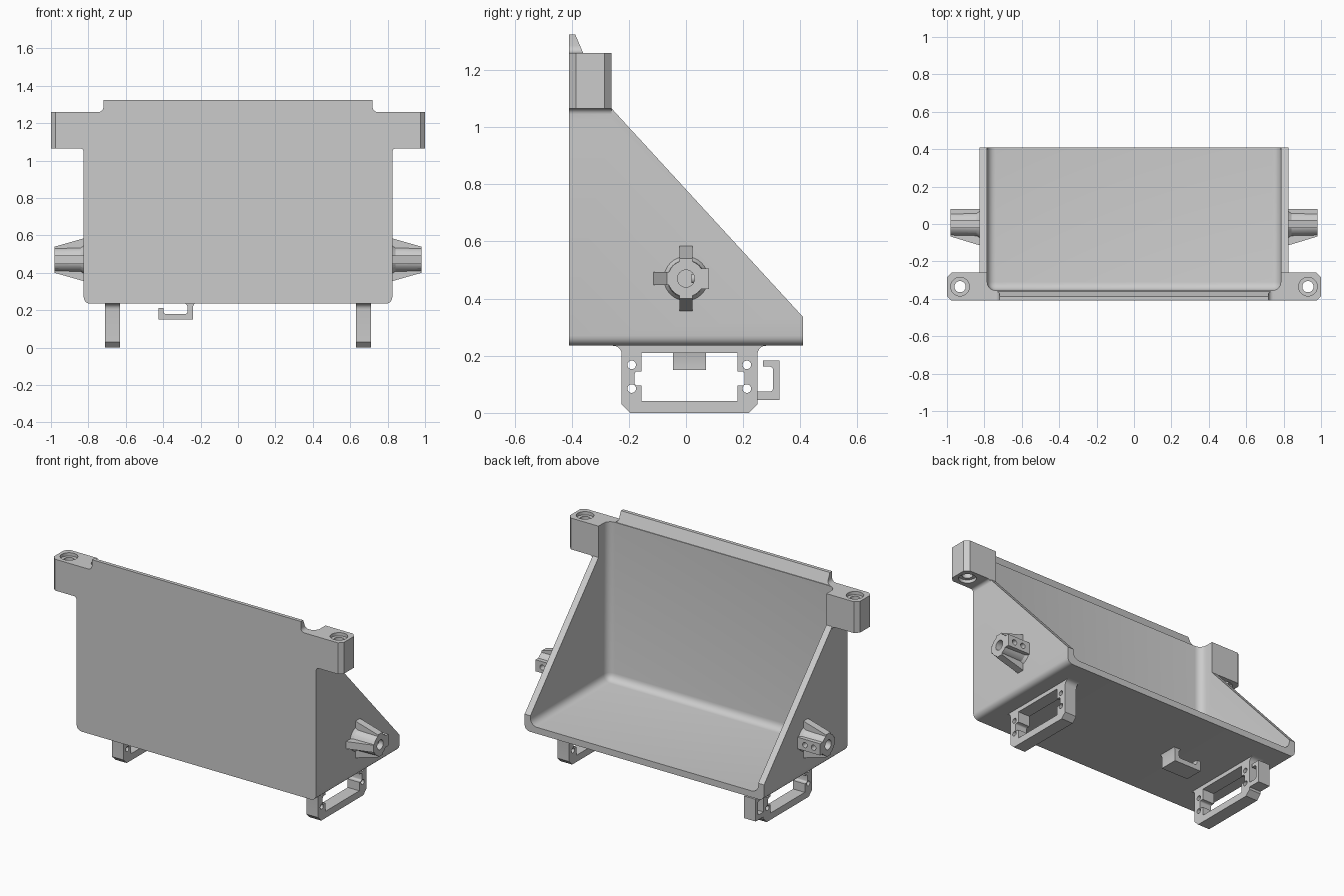
import bpy, bmesh, math
from mathutils import Vector, Matrix

cube = bpy.data.objects.get("Cube")
if cube:
    bpy.data.objects.remove(cube, do_unlink=True)

grey = bpy.data.materials.new("light grey")
grey.use_nodes = True
grey.diffuse_color = (0.6, 0.6, 0.6, 1)
grey.node_tree.nodes["Principled BSDF"].inputs["Base Color"].default_value = (0.6, 0.6, 0.6, 1)


def outline(pts, steps=5):
    """Polygon whose points may carry a third value, a corner radius."""
    out = []
    for i, p in enumerate(pts):
        c = Vector((p[0], p[1], 0))
        if len(p) < 3:
            out.append(c)
            continue
        q, n = pts[i - 1], pts[(i + 1) % len(pts)]
        a = (Vector((q[0], q[1], 0)) - c).normalized()
        b = (Vector((n[0], n[1], 0)) - c).normalized()
        half = a.angle(b) / 2
        mid = c + (a + b).normalized() * p[2] / math.sin(half)
        t = p[2] / math.tan(half)
        v0, v1 = (c + a * t - mid).normalized(), (c + b * t - mid).normalized()
        out += [mid + v0.slerp(v1, k / steps) * p[2] for k in range(steps + 1)]
    return out


def finish(name, bm):
    bmesh.ops.recalc_face_normals(bm, faces=bm.faces)
    me = bpy.data.meshes.new(name)
    bm.to_mesh(me)
    bm.free()
    me.materials.append(grey)
    ob = bpy.data.objects.new(name, me)
    bpy.context.collection.objects.link(ob)
    return ob


def prism(name, pts, axis, lo, hi):
    """Extrude an outline along an axis; the outline uses the other two axes in order."""
    place = {"x": lambda v, h: (h, v.x, v.y),
             "y": lambda v, h: (v.x, h, v.y),
             "z": lambda v, h: (v.x, v.y, h)}[axis]
    bm = bmesh.new()
    loop = outline(pts)
    low = [bm.verts.new(place(v, lo)) for v in loop]
    top = [bm.verts.new(place(v, hi)) for v in loop]
    bm.faces.new(low)
    bm.faces.new(top)
    for i in range(len(loop)):
        j = (i + 1) % len(loop)
        bm.faces.new((low[i], low[j], top[j], top[i]))
    return finish(name, bm)


def rod(name, axis, centre, r1, r2, depth):
    bm = bmesh.new()
    turn = {"x": Matrix.Rotation(math.pi / 2, 4, "Y"),
            "y": Matrix.Rotation(-math.pi / 2, 4, "X"), "z": Matrix()}[axis]
    bmesh.ops.create_cone(bm, cap_ends=True, segments=32, radius1=r1, radius2=r2,
                          depth=depth, matrix=Matrix.Translation(centre) @ turn)
    return finish(name, bm)


def apply(ob, mod):
    bpy.ops.object.select_all(action="DESELECT")
    bpy.context.view_layer.objects.active = ob
    ob.select_set(True)
    bpy.ops.object.modifier_apply(modifier=mod.name)


def combine(ob, others, op):
    for other in others:
        mod = ob.modifiers.new("join", "BOOLEAN")
        mod.operation, mod.solver, mod.object = op, "EXACT", other
        apply(ob, mod)
        bpy.data.objects.remove(other, do_unlink=True)


def mirror(ob):
    mod = ob.modifiers.new("mirror", "MIRROR")
    mod.use_mirror_merge = False
    apply(ob, mod)


def bevel(ob, pick, width, segments):
    bm = bmesh.new()
    bm.from_mesh(ob.data)
    bmesh.ops.bevel(bm, geom=[e for e in bm.edges if pick(*[v.co for v in e.verts])],
                    offset=width, segments=segments, profile=0.5, affect="EDGES")
    bm.to_mesh(ob.data)
    bm.free()


# Open tray: rounded block, hollowed and cut on a slope
tray = prism("tray", [(-0.825, 1.26), (-0.825, 0.235, 0.035), (0.825, 0.235, 0.035),
                      (0.825, 1.26)], "y", -0.41, 0.41)
cavity = prism("cavity", [(-0.785, 0.275), (0.785, 0.275), (0.785, 2), (-0.785, 2)],
               "y", -0.355, 1)
bevel(cavity, lambda a, b: True, 0.045, 5)
slope = prism("slope", [(0.41, 0.335), (-0.26, 1.065), (-0.26, 1.6), (1, 1.6), (1, 0.335)],
              "x", -1.2, 1.2)
combine(tray, [cavity, slope], "DIFFERENCE")

# Raised lip along the front wall
lip = prism("lip", [(-0.76, 1.24), (0.76, 1.24), (0.76, 1.26), (0.72, 1.26, 0.025),
                    (0.72, 1.325), (-0.72, 1.325), (-0.72, 1.26, 0.025), (-0.76, 1.26)],
            "y", -0.41, -0.36)
combine(lip, [prism("lip_slope", [(-0.39, 1.33), (-0.36, 1.26), (-0.3, 1.26), (-0.3, 1.33)],
                    "x", -1, 1)], "DIFFERENCE")

# Mounting ears with counterbored holes
ear = prism("ears", [(0.79, 1.26), (1, 1.26), (1, 1.065), (0.825, 1.065, 0.02),
                     (0.825, 1.02), (0.79, 1.02)], "y", -0.41, -0.26)
bevel(ear, lambda a, b: min(a.x, b.x) > 0.99 and abs(a.z - b.z) > 0.1, 0.025, 1)
mirror(ear)
combine(tray, [lip, ear], "UNION")
for side in (-1, 1):
    combine(tray, [rod("hole", "z", (side * 0.93, -0.335, z), r, r, d)
                   for z, r, d in ((1.16, 0.03, 0.5), (1.26, 0.05, 0.04), (1.065, 0.05, 0.04))],
            "DIFFERENCE")

# Side pivots: ribbed boss with a bore and two pin holes
ZP = 0.47
pivot = rod("side_pivots", "x", (0.895, 0, ZP), 0.068, 0.064, 0.17)
rib = 0.0225
combine(pivot, [
    rod("flare", "x", (0.828, 0, ZP), 0.085, 0.066, 0.03),
    prism("upright_rib", [(0.812, ZP + 0.118), (0.98, ZP + 0.07), (0.98, ZP - 0.07),
                          (0.812, ZP - 0.118)], "y", -rib, rib),
    prism("front_rib", [(0.812, -0.118), (0.98, -0.067), (0.98, 0), (0.812, 0)],
          "z", ZP - rib, ZP + rib),
    prism("back_pad", [(0.812, 0), (0.98, 0), (0.98, 0.08), (0.812, 0.08)],
          "z", ZP - 0.036, ZP + 0.036)], "UNION")
combine(pivot, [rod("bore", "x", (0.95, 0, ZP), 0.03, 0.03, 0.22)]
        + [rod("pin", "y", (x, 0.06, ZP), 0.016, 0.016, 0.08) for x in (0.875, 0.935)],
        "DIFFERENCE")
mirror(pivot)

# Foot brackets: window frames with bolt holes
foot = prism("foot_brackets", [
    (-0.27, 0.245), (-0.26, 0.235), (-0.225, 0.235, 0.03), (-0.225, 0.03), (-0.195, 0),
    (0.22, 0), (0.25, 0.03), (0.25, 0.235, 0.03), (0.285, 0.235), (0.29, 0.245)],
    "x", 0.63, 0.71)
window = prism("window", [
    (-0.155, 0.042), (0.18, 0.042), (0.18, 0.095), (0.205, 0.095, 0.01), (0.205, 0.145, 0.01),
    (0.18, 0.145), (0.18, 0.21), (-0.155, 0.21), (-0.155, 0.145), (-0.18, 0.145, 0.01),
    (-0.18, 0.095, 0.01), (-0.155, 0.095)], "x", 0.5, 0.8)
combine(foot, [window] + [rod("bolt", "x", (0.67, y, z), 0.015, 0.015, 0.3)
                          for y in (-0.19, 0.213) for z in (0.085, 0.168)], "DIFFERENCE")
mirror(foot)

# Cable hook behind the right foot
prism("rear_hook", [(0.24, 0.045), (0.328, 0.045), (0.328, 0.183), (0.27, 0.183), (0.27, 0.162),
                    (0.305, 0.162, 0.012), (0.305, 0.075, 0.012), (0.24, 0.075)],
      "x", -0.71, -0.63)

# Cable hook under the floor
prism("floor_hook", [(-0.425, 0.212), (-0.425, 0.15), (-0.24, 0.15), (-0.24, 0.222),
                     (-0.23, 0.24), (-0.285, 0.24), (-0.27, 0.222), (-0.27, 0.18, 0.012),
                     (-0.398, 0.18, 0.012), (-0.398, 0.212)], "y", -0.045, 0.07)

for ob in [o for o in bpy.context.collection.objects if o.type == "MESH"]:
    bpy.ops.object.select_all(action="DESELECT")
    bpy.context.view_layer.objects.active = ob
    ob.select_set(True)
    bpy.ops.object.shade_smooth_by_angle(angle=math.radians(30))
